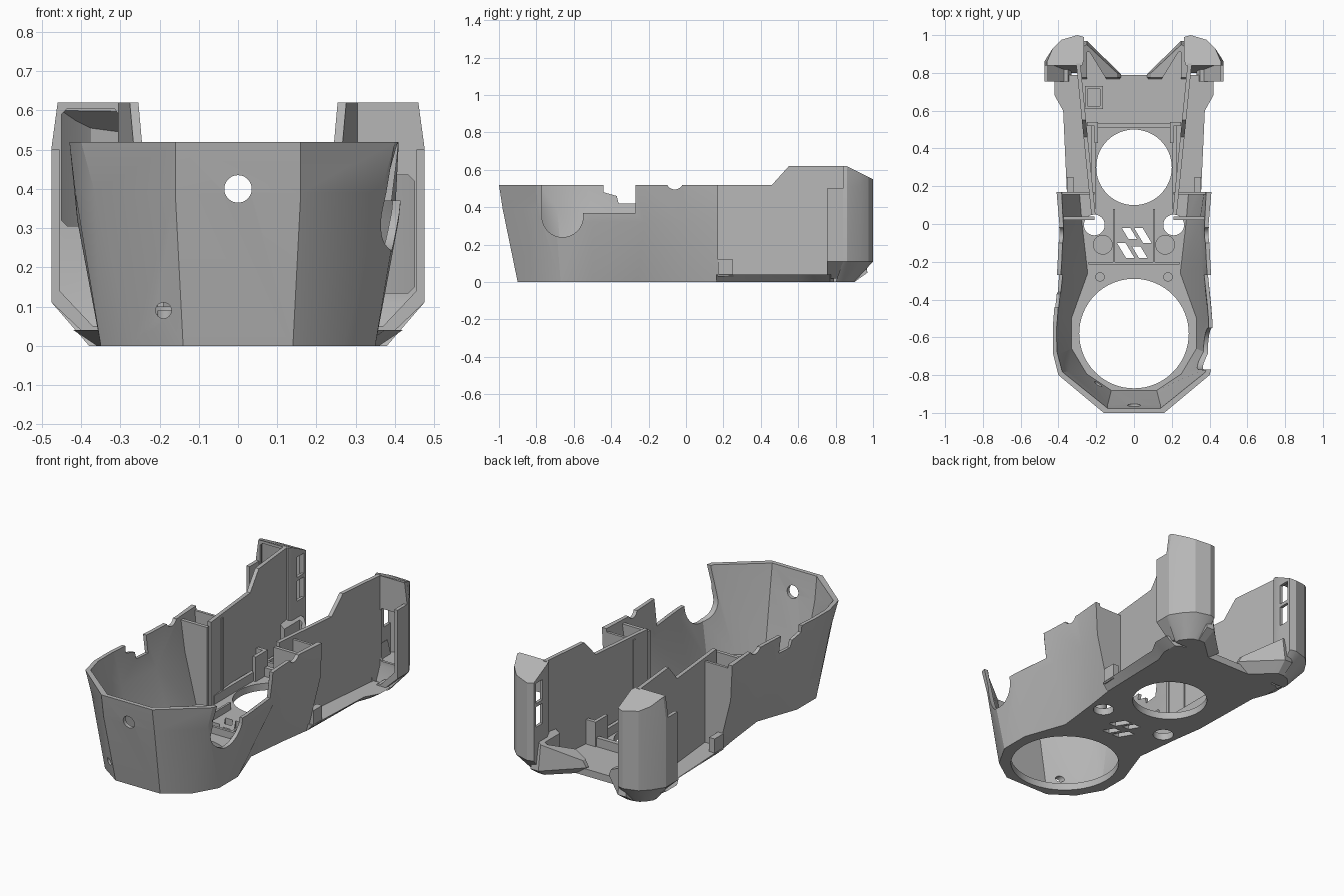
import bpy, bmesh, math

old = bpy.data.objects.get("Cube")
if old:
    bpy.data.objects.remove(old)

grey = bpy.data.materials.new("plain grey")
grey.use_nodes = True
COL = (0.47, 0.47, 0.47, 1)
grey.diffuse_color = COL
grey.node_tree.nodes["Principled BSDF"].inputs["Base Color"].default_value = COL


def loft(name, rings):
    """Closed solid through matching rings of points."""
    bm = bmesh.new()
    loops = [[bm.verts.new(p) for p in r] for r in rings]
    n = len(loops[0])
    for a, b in zip(loops, loops[1:]):
        for i in range(n):
            j = (i + 1) % n
            bm.faces.new((a[i], a[j], b[j], b[i]))
    bm.faces.new(loops[0][::-1])
    bm.faces.new(loops[-1])
    bmesh.ops.recalc_face_normals(bm, faces=bm.faces)
    me = bpy.data.meshes.new(name)
    bm.to_mesh(me)
    bm.free()
    me.materials.append(grey)
    ob = bpy.data.objects.new(name, me)
    bpy.context.collection.objects.link(ob)
    return ob


def prism(name, pts, axis, lo, hi):
    def place(p, h):
        q = list(p)
        q.insert("xyz".index(axis), h)
        return q
    return loft(name, [[place(p, h) for p in pts] for h in (lo, hi)])


def box(name, x0, x1, y0, y1, z0, z1):
    return prism(name, [(x0, y0), (x1, y0), (x1, y1), (x0, y1)], "z", z0, z1)


def circle(cx, cy, r, n=48, a0=0.0, a1=math.tau):
    full = a1 - a0 >= math.tau
    return [(cx + r * math.cos(a0 + (a1 - a0) * i / (n if full else n - 1)),
             cy + r * math.sin(a0 + (a1 - a0) * i / (n if full else n - 1))) for i in range(n)]


def cut(ob, cutters, keep=False):
    bpy.context.view_layer.objects.active = ob
    for c in cutters:
        m = ob.modifiers.new("cut", "BOOLEAN")
        m.operation, m.solver, m.object = "DIFFERENCE", "EXACT", c
        bpy.ops.object.modifier_apply(modifier=m.name)
    if not keep:
        for c in cutters:
            bpy.data.objects.remove(c)


def both(half, z, rise=0.0):
    """Mirror a half outline into a full ring; rise lifts the front points."""
    return [(s * x, y, z + rise * (y < -.6))
            for s, pts in ((1, half), (-1, half[::-1])) for x, y in pts]


def inset(half):
    out = [(x - 0.02, y + 0.038 * max(0, -y - 0.4)) for x, y in half]
    out[-1] = (out[-1][0], 0.3)
    return out


# Faceted front shell
low = [(.14, -.9), (.27, -.81), (.35, -.67), (.35, -.5), (.265, -.26), (.295, 0), (.32, .17)]
mid = [(.16, -.98), (.365, -.795), (.415, -.7), (.41, -.5), (.38, -.22), (.365, 0), (.4, .17)]
top = [(.16, -1), (.4, -.8), (.43, -.68), (.43, -.55), (.405, -.22), (.395, 0), (.41, .17)]
shell = loft("front_shell", [both(low, 0), both(mid, .32, .07), both(top, .52)])
hollow = loft("hollow", [both(inset(low), .04), both(inset(mid), .32, .07), both(inset(top), .53)])
side_notch = [(-.77, .6)] + circle(-.66, .35, .11, 20, math.pi, math.tau) + [(-.55, .37), (-.27, .37), (-.27, .6)]
step_notch = [(-.44, .6), (-.44, .48), (-.37, .46), (-.36, .42), (-.27, .42), (-.27, .6)]
cut(shell, [
    hollow,
    prism("side_notch", side_notch, "x", .25, .6),
    prism("step_notch", step_notch, "x", -.6, -.25),
    prism("rim_dip", circle(-.06, .54, .045), "x", -.6, .6),
    prism("front_hole", circle(0, .4, .035), "y", -1.1, -.85),
    prism("screw_hole", circle(-.19, .09, .02), "y", -1.1, -.7),
])

# Rear floor with flared corners
ledge_low = [(.32, .16), (.33, .6), (.36, .68), (.36, .77), (.33, .79)]
ledge_top = [(.355, .16), (.375, .6), (.42, .68), (.42, .77), (.36, .79)]
rear_floor = loft("rear_floor", [both(ledge_low, 0), both(ledge_top, .04)])

# Openings through the floor
openings = [prism("big_opening", circle(0, -.58, .29, 64), "z", -.1, .1),
            prism("rear_opening", circle(0, .3, .2, 64), "z", -.1, .1)]
for s in (-1, 1):
    openings.append(prism("small_opening", circle(s * .21, -.005, .055, 32), "z", -.1, .1))
for x, y, h in ((-.065, -.02, .06), (-.09, -.1, .08), (.0, -.02, .08), (-.01, -.12, .06)):
    slot = [(x, y), (x + .045, y), (x + .045 + h * .6, y - h), (x + h * .6, y - h)]
    openings.append(prism("slot", slot, "z", -.1, .1))
cut(shell, openings, keep=True)
cut(rear_floor, openings)


def side_ring(pts, z, s):
    return [(s * x, y, z) for x, y in pts]


# Parts repeated on both sides
pod_mid = [(.475, .84), (.475, .86), (.43, .93), (.385, .975), (.3, 1), (.265, .99), (.265, .87), (.275, .84)]
pod_low = [(.38, .8), (.38, .83), (.36, .86), (.33, .89), (.29, .9), (.27, .9), (.265, .84), (.27, .8)]
cavity = [(.305, .855), (.455, .855), (.455, .865), (.415, .92), (.375, .96), (.3, .98), (.28, .97), (.285, .87)]
for s, side in ((1, "left"), (-1, "right")):
    # Hollow rear pod with a front window and two slots
    def roof(pts, z):
        return [(s * min(x, .46), y, z - .5 * max(0, y - .86)) for x, y in pts]

    pod = loft(side + "_rear_pod", [side_ring(pod_low, 0, s), side_ring(pod_mid, .11, s),
                                    side_ring(pod_mid, .51, s), roof(pod_mid, .62)])
    base = .135 if s > 0 else .305
    window = [(.315, base), (.435, base), (.45, base + .015), (.45, base + .285), (.435, base + .3),
              (.315, base + .3), (.305, base + .285), (.305, base + .015)]
    holes = [loft("cavity", [side_ring(cavity, .13, s), roof(cavity, .605)]),
             prism("window", [(s * x, z) for x, z in window], "y", .7, .87)]
    for z in (.295, .43):
        holes.append(box("pod_slot", *sorted((s * .2, s * .32)), .91, .97, z, z + .115))
    cut(pod, holes)

    # Outer skin wrapping forward of the pod
    skin = [(.475, .5), (.475, .11), (.38, .02), (.33, .02), (.35, .05), (.37, .05), (.455, .14), (.455, .5)]
    prism(side + "_pod_skin", [(s * x, z) for x, z in skin], "y", .755, .85)

    # Inner rear wall, leaning outward to the back
    profile = [(.05, .0), (.85, .0), (.85, .62), (.55, .62), (.46, .52), (.05, .52)]
    loft(side + "_rear_wall", [[(s * (.207 + .1 * (y - .08) + t), y, z) for y, z in profile] for t in (0, .022)])

    # Column between front shell and rear wall
    for y0, y1, x1 in ((.02, .04, .385), (.155, .17, .4)):
        prism(side + "_column_plate", [(s * .21, .03), (s * (x1 - .085), .03), (s * (x1 - .025), .32),
                                       (s * x1, .5), (s * .21, .5)], "y", y0, y1)
    box(side + "_column_foot", *sorted((s * .32, s * .355)), .17, .25, .03, .12)

    # Bracket at the rear wall
    box(side + "_bracket_side", *sorted((s * .19, s * .21)), .43, .54, .04, .18)
    box(side + "_bracket_end", *sorted((s * .19, s * .25)), .52, .54, .04, .18)

    # Round bosses and floor ribs
    prism(side + "_boss", circle(s * .165, -.11, .052, 32), "z", .03, .1)
    prism(side + "_small_boss", circle(s * .18, -.28, .025, 24), "z", .03, .09)
    box(side + "_deck_rib", *sorted((s * .1, s * .112)), -.21, .08, .03, .08)
    box(side + "_frame_rib", *sorted((s * .205, s * .225)), .08, .53, .03, .09)

    # Low rear lip rising toward the pod
    lip_low = [(.1, .74), (.3, .74), (.3, .9), (.26, .9), (.14, .79)]
    lip_mid = [(.07, .775), (.3, .775), (.3, .97), (.25, .97), (.07, .795)]
    lip_top = [(.09, .775), (.29, .775), (.29, .93), (.25, .95), (.09, .8)]
    crest = [(s * x, y, .075 + .65 * (x - .07)) for x, y in lip_top]
    lip = loft(side + "_rear_lip", [side_ring(lip_low, 0, s), side_ring(lip_mid, .05, s), crest])
    well = [(.13, .74), (.25, .74), (.25, .91), (.235, .91)]
    cut(lip, [prism("well", [(s * x, y) for x, y in well], "z", .04, .3)])

# Cross ribs and square socket on the floor
box("rear_cross_rib", -.21, .21, .51, .535, .03, .09)
box("front_cross_rib", -.24, .24, -.215, -.2, .03, .08)
socket = box("square_socket", -.26, -.165, .61, .73, .03, .07)
cut(socket, [box("socket_hole", -.245, -.18, .625, .715, .045, .2)])

# Shading
bpy.ops.object.select_all(action="DESELECT")
for ob in bpy.context.collection.objects:
    if ob.type == "MESH":
        ob.select_set(True)
        bpy.context.view_layer.objects.active = ob
bpy.ops.object.shade_smooth_by_angle(angle=math.radians(25))
bpy.ops.object.select_all(action="DESELECT")
